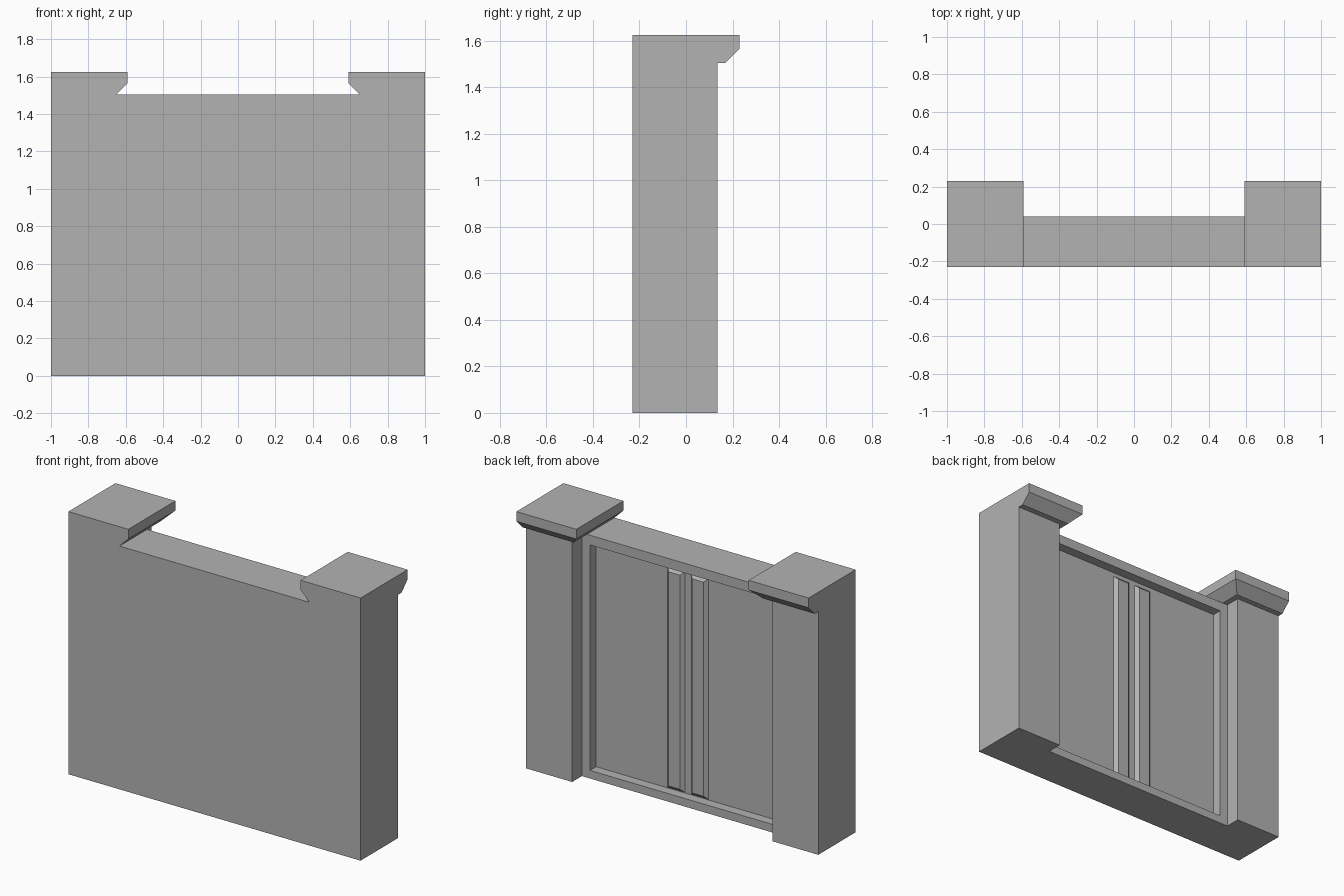
import bpy
import bmesh

cube = bpy.data.objects.get("Cube")
if cube:
    bpy.data.objects.remove(cube, do_unlink=True)

stone = bpy.data.materials.new("grey_stone")
stone.use_nodes = True
GREY = (0.45, 0.45, 0.45, 1)
stone.diffuse_color = GREY
stone.node_tree.nodes["Principled BSDF"].inputs["Base Color"].default_value = GREY

FRONT, WALL_BACK, PIER_BACK = -0.23, 0.04, 0.135
PIER_IN, WALL_TOP = 0.685, 1.505
PANEL = -0.02


def loft(name, rings, mirror=False):
    """Join a stack of four-point rings into a closed, flat-faced solid."""
    bm = bmesh.new()
    loops = [[bm.verts.new(p) for p in ring] for ring in rings]
    for a, b in zip(loops, loops[1:]):
        for i in range(4):
            j = (i + 1) % 4
            bm.faces.new((a[i], a[j], b[j], b[i]))
    bm.faces.new(loops[0][::-1])
    bm.faces.new(loops[-1])
    bmesh.ops.recalc_face_normals(bm, faces=bm.faces)
    mesh = bpy.data.meshes.new(name)
    bm.to_mesh(mesh)
    bm.free()
    mesh.materials.append(stone)
    obj = bpy.data.objects.new(name, mesh)
    bpy.context.collection.objects.link(obj)
    if mirror:
        obj.modifiers.new("mirror", "MIRROR").use_axis[0] = True
    return obj


def flat_ring(x0, x1, y0, y1, z):
    return [(x0, y0, z), (x1, y0, z), (x1, y1, z), (x0, y1, z)]


def upright_ring(x0, x1, z0, z1, y):
    return [(x0, y, z0), (x1, y, z0), (x1, y, z1), (x0, y, z1)]


# End piers with a chamfered cap overhanging inward and to the back
pier_profile = [(PIER_IN, PIER_BACK, 0), (PIER_IN, PIER_BACK, WALL_TOP),
                (0.65, 0.17, WALL_TOP), (0.59, 0.23, 1.565), (0.59, 0.23, 1.625)]
loft("capped_piers",
     [flat_ring(x, 1, FRONT, y, z) for x, y, z in pier_profile], mirror=True)

# Wall between the piers, with a recessed panel in its back
outer = (-PIER_IN, PIER_IN, 0, WALL_TOP)
opening = (-0.63, 0.63, 0.05, 1.445)
loft("recessed_wall", [upright_ring(*outer, FRONT), upright_ring(*outer, WALL_BACK),
                       upright_ring(*opening, WALL_BACK), upright_ring(*opening, PANEL)])

# Pair of bevelled upright battens on the panel
BEVEL = 0.02
loft("panel_battens",
     [upright_ring(0.022, 0.14, 0.055, 1.42, PANEL),
      upright_ring(0.022 + BEVEL, 0.14 - BEVEL, 0.055 + BEVEL, 1.42 - BEVEL, PANEL + BEVEL)],
     mirror=True)
